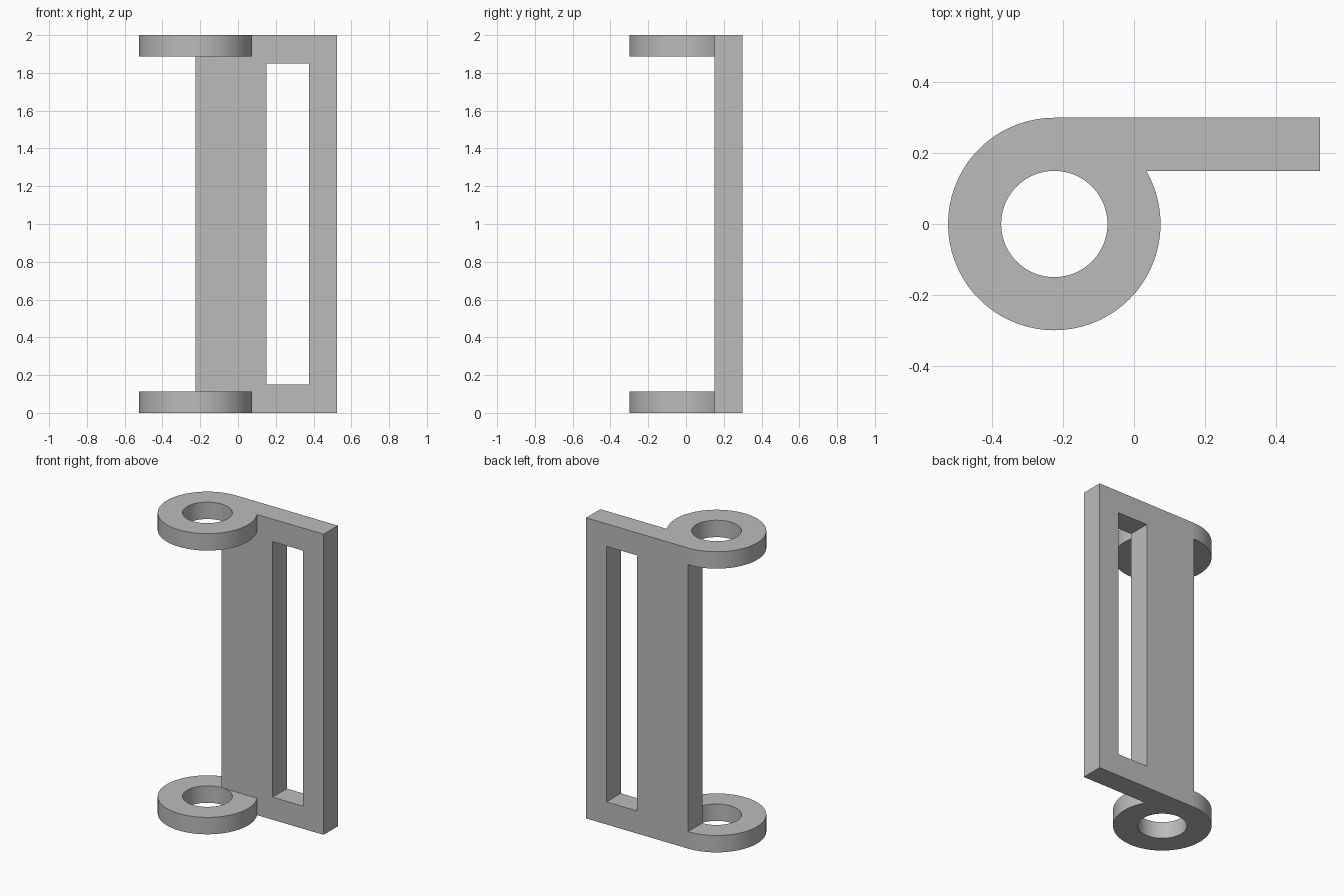
import bpy, bmesh
from math import sin, cos, radians

cube = bpy.data.objects.get("Cube")
if cube:
    bpy.data.objects.remove(cube, do_unlink=True)

GREY = (0.5, 0.5, 0.5, 1)
grey = bpy.data.materials.new("plain grey")
grey.use_nodes = True
grey.diffuse_color = GREY
grey.node_tree.nodes["Principled BSDF"].inputs["Base Color"].default_value = GREY

HEIGHT, THICK = 2.0, 0.1125     # overall height, ear thickness
CX, OUTER, INNER = -0.225, 0.30, 0.15


def extrude_object(name, bm, offset):
    """Extrude the flat faces by offset into a closed solid object."""
    bmesh.ops.remove_doubles(bm, verts=bm.verts, dist=1e-5)
    geom = bmesh.ops.extrude_face_region(bm, geom=bm.faces[:], use_keep_orig=True)["geom"]
    verts = [g for g in geom if isinstance(g, bmesh.types.BMVert)]
    bmesh.ops.translate(bm, verts=verts, vec=offset)
    bmesh.ops.recalc_face_normals(bm, faces=bm.faces)
    # merge coplanar tiles into clean flat faces
    bmesh.ops.dissolve_limit(bm, angle_limit=radians(1), verts=bm.verts, edges=bm.edges)
    mesh = bpy.data.meshes.new(name)
    bm.to_mesh(mesh)
    bm.free()
    mesh.materials.append(grey)
    obj = bpy.data.objects.new(name, mesh)
    bpy.context.collection.objects.link(obj)
    bpy.ops.object.select_all(action="DESELECT")
    obj.select_set(True)
    bpy.context.view_layer.objects.active = obj
    bpy.ops.object.shade_smooth_by_angle(angle=radians(30))
    return obj


# Upright plate: a tiled face with the middle tile left open as the slot
xs = [CX, 0.15, 0.375, 0.525]
zs = [0, 0.15, HEIGHT - 0.15, HEIGHT]
bm = bmesh.new()
for i in range(3):
    for j in range(3):
        if (i, j) != (1, 1):
            corners = [(i, j), (i + 1, j), (i + 1, j + 1), (i, j + 1)]
            bm.faces.new([bm.verts.new((xs[a], INNER, zs[b])) for a, b in corners])
extrude_object("slotted_plate", bm, (0, OUTER - INNER, 0))


# Ring ears: the rim is round, then runs flat along the plate's front face
def ring_ear(name, z):
    bm = bmesh.new()
    rows = []
    for deg in range(90, 451, 5):
        a = radians(deg)
        rim = OUTER if deg <= 390 else INNER / sin(a)
        rows.append([bm.verts.new((CX + r * cos(a), r * sin(a), z)) for r in (INNER, rim)])
    for (a, b), (c, d) in zip(rows, rows[1:]):
        # the last strip tapers to a point where the hole meets the plate
        bm.faces.new((a, b, c) if c is rows[-1][0] else (a, b, d, c))
    extrude_object(name, bm, (0, 0, THICK))


ring_ear("lower_ring_ear", 0)
ring_ear("upper_ring_ear", HEIGHT - THICK)
